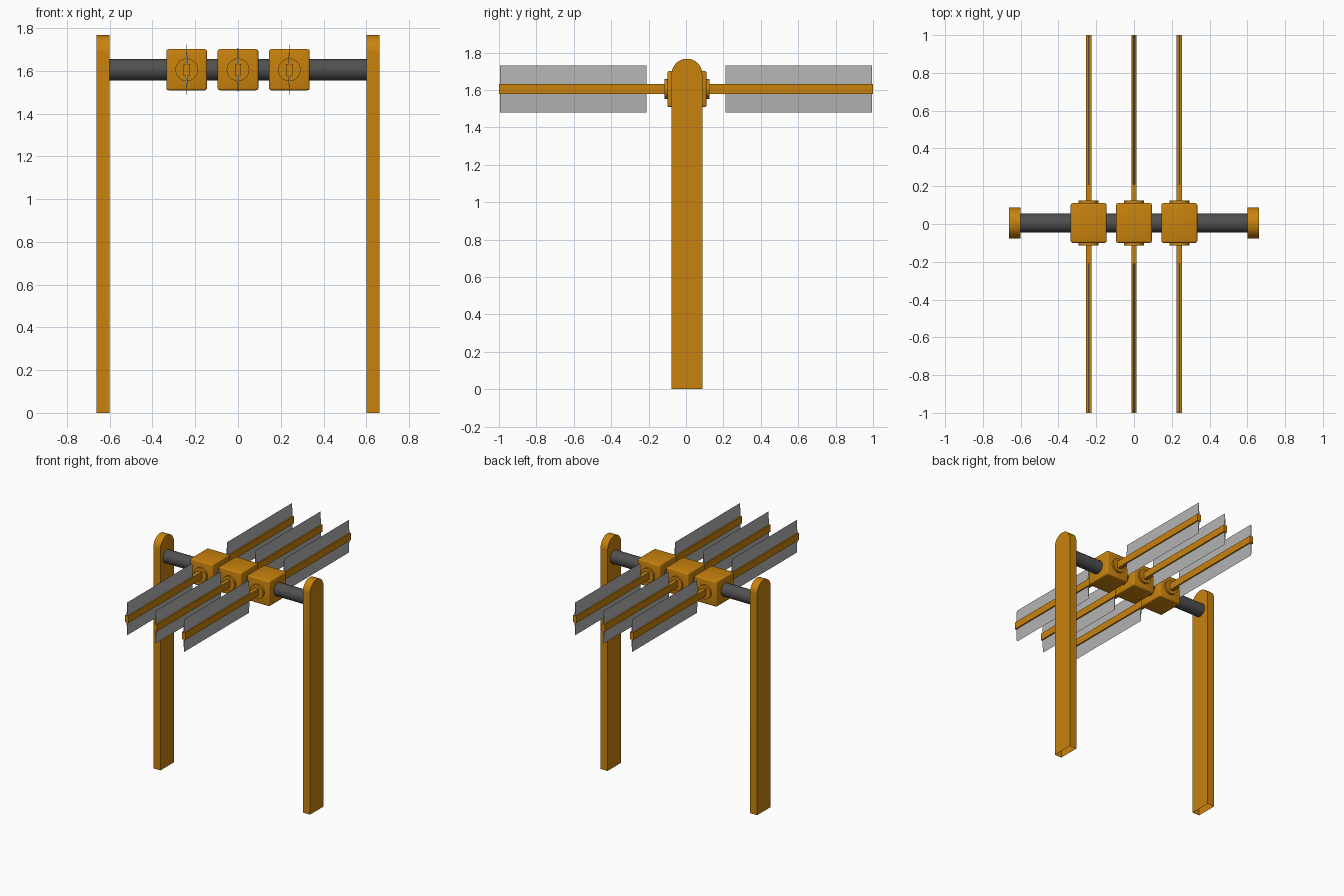
import bpy, bmesh, math
from mathutils import Matrix

if "Cube" in bpy.data.objects:
    bpy.data.objects.remove(bpy.data.objects["Cube"])

YC, ZC = 0.005, 1.605   # axle centre line


def material(name, rgb):
    m = bpy.data.materials.new(name)
    m.diffuse_color = (*rgb, 1)
    m.use_nodes = True
    m.node_tree.nodes["Principled BSDF"].inputs["Base Color"].default_value = m.diffuse_color
    return m


ORANGE = material("orange", (0.58, 0.223, 0.004))
DARK = material("dark grey", (0.08, 0.08, 0.08))
SILVER = material("light grey", (0.456, 0.456, 0.456))


def finish(bm, name, mat, smooth=False):
    bmesh.ops.recalc_face_normals(bm, faces=bm.faces)
    me = bpy.data.meshes.new(name)
    bm.to_mesh(me)
    bm.free()
    me.materials.append(mat)
    ob = bpy.data.objects.new(name, me)
    bpy.context.collection.objects.link(ob)
    if smooth:
        bpy.ops.object.select_all(action='DESELECT')
        ob.select_set(True)
        bpy.context.view_layer.objects.active = ob
        bpy.ops.object.shade_smooth_by_angle(angle=math.radians(30))
    return ob


def box(name, mat, centre, size, bevel=0):
    bm = bmesh.new()
    bmesh.ops.create_cube(bm, size=1, matrix=Matrix.Translation(centre) @ Matrix.Diagonal((*size, 1)))
    if bevel:
        bmesh.ops.bevel(bm, geom=bm.edges[:], offset=bevel, segments=3, profile=0.5, affect='EDGES')
    return finish(bm, name, mat, bool(bevel))


def cylinder(name, mat, centre, radius, depth, axis):
    bm = bmesh.new()
    rot = Matrix.Rotation(math.pi / 2, 4, 'Y' if axis == 'x' else 'X')
    bmesh.ops.create_cone(bm, cap_ends=True, segments=32, radius1=radius, radius2=radius,
                          depth=depth, matrix=Matrix.Translation(centre) @ rot)
    return finish(bm, name, mat, True)


def prism(name, mat, points, offset, smooth=False, open_bottom=False):
    bm = bmesh.new()
    face = bm.faces.new([bm.verts.new(p) for p in points])
    ext = bmesh.ops.extrude_face_region(bm, geom=[face], use_keep_orig=True)
    verts = [g for g in ext["geom"] if isinstance(g, bmesh.types.BMVert)]
    bmesh.ops.translate(bm, verts=verts, vec=offset)
    if open_bottom:
        low = [f for f in bm.faces if all(v.co.z < 1e-4 for v in f.verts)]
        bmesh.ops.delete(bm, geom=low, context='FACES_ONLY')
    return finish(bm, name, mat, smooth)


# Round-topped posts, hollow at the foot
R, TOP = 0.082, 1.767
for side, x in (("left", -0.662), ("right", 0.602)):
    outline = [(x, YC - R, 0), (x, YC + R, 0)]
    for i in range(25):
        a = math.pi * i / 24
        outline.append((x, YC + R * math.cos(a), TOP - R + R * math.sin(a)))
    prism(side + "_post", ORANGE, outline, (0.06, 0, 0), True, True)

# Axle between the posts
cylinder("axle", DARK, (0, YC, ZC), 0.05, 1.21, 'x')

# Three hubs, each with a collar, arm and blade front and back
for label, x in (("left", -0.24), ("middle", 0), ("right", 0.24)):
    box(label + "_hub", ORANGE, (x, YC, ZC), (0.19, 0.21, 0.192), 0.01)
    for end, s in (("front", -1), ("back", 1)):
        tag = f"{label}_{end}_"
        cylinder(tag + "collar", ORANGE, (x, YC + s * 0.105, ZC), 0.053, 0.03, 'y')
        box(tag + "arm", ORANGE, (x, s * 0.55, ZC), (0.029, 0.9, 0.054))
        # thin blade with a diamond section
        y = s * 0.21
        section = [(x - 0.006, y, ZC), (x, y, ZC + 0.125), (x + 0.006, y, ZC), (x, y, ZC - 0.125)]
        prism(tag + "blade", SILVER, section, (0, s * 0.785, 0))
